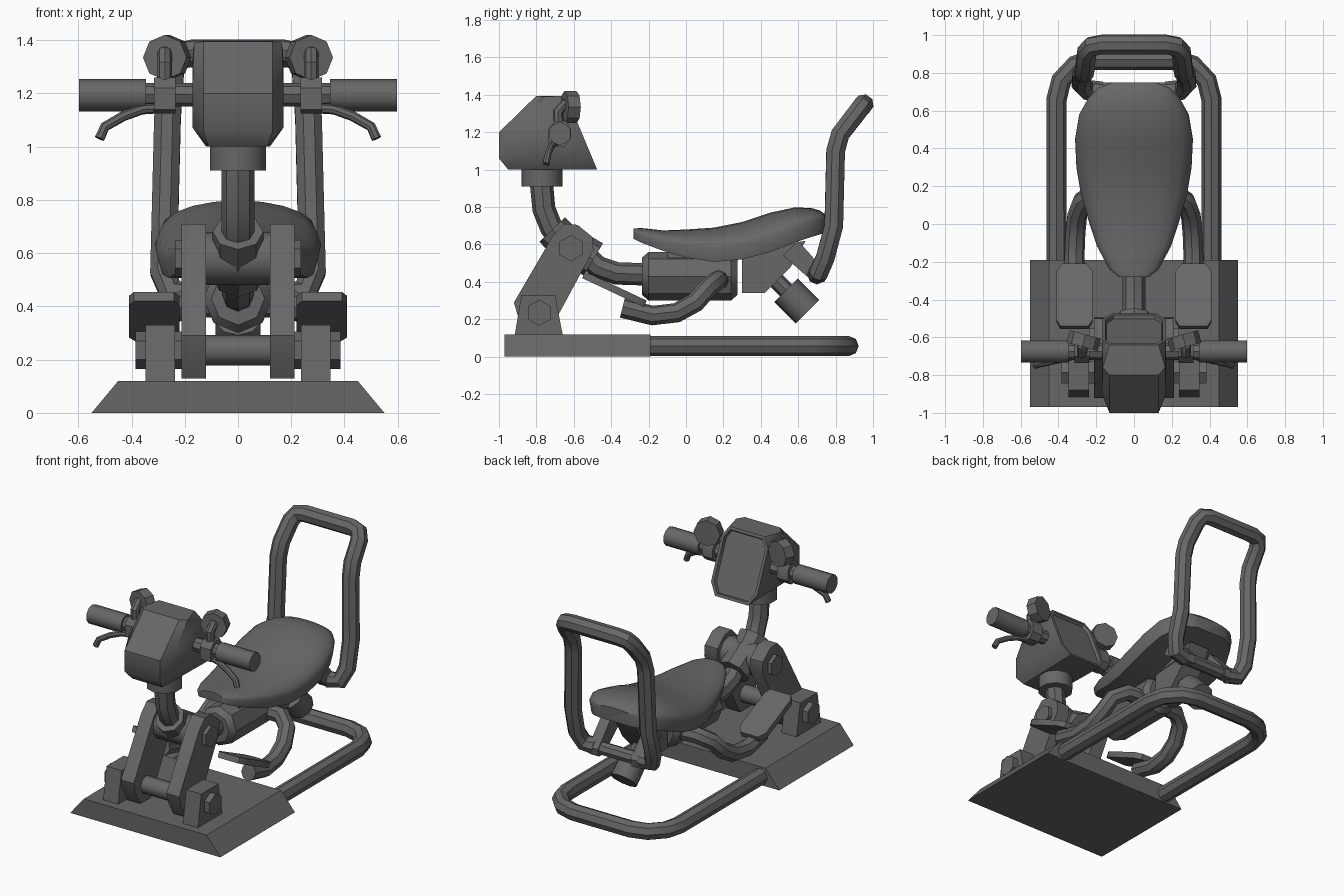
import bpy, bmesh, math
from mathutils import Vector

grey = bpy.data.materials.new("dark_grey")
grey.diffuse_color = (0.135, 0.135, 0.135, 1)


def add(name, bm):
    bmesh.ops.recalc_face_normals(bm, faces=bm.faces)
    me = bpy.data.meshes.new(name)
    bm.to_mesh(me)
    bm.free()
    me.materials.append(grey)
    ob = bpy.data.objects.new(name, me)
    bpy.context.collection.objects.link(ob)
    return ob


def hull(name, pts):
    bm = bmesh.new()
    for p in pts:
        bm.verts.new(p)
    bmesh.ops.convex_hull(bm, input=bm.verts)
    bmesh.ops.dissolve_limit(bm, angle_limit=0.02, verts=bm.verts, edges=bm.edges)
    return add(name, bm)


def plate(name, yz, x0, x1):
    """Side profile in y, z extruded between two x positions."""
    return hull(name, [(x, y, z) for x in (x0, x1) for y, z in yz])


def rod(name, a, b, r, sides=12, r2=None):
    """Cylinder or cone between two points."""
    a, b = Vector(a), Vector(b)
    bm = bmesh.new()
    bmesh.ops.create_cone(bm, cap_ends=True, segments=sides, radius1=r,
                          radius2=r if r2 is None else r2, depth=(b - a).length)
    rot = (b - a).to_track_quat('Z', 'Y')
    for v in bm.verts:
        v.co = rot @ v.co + (a + b) / 2
    return add(name, bm)


def tube(name, pts, r):
    """Bent pipe along a list of points."""
    cu = bpy.data.curves.new(name, 'CURVE')
    cu.dimensions = '3D'
    cu.bevel_depth, cu.bevel_resolution, cu.use_fill_caps = r, 2, True
    sp = cu.splines.new('POLY')
    sp.points.add(len(pts) - 1)
    for p, co in zip(sp.points, pts):
        p.co = (*co, 1)
    tmp = bpy.data.objects.new(name + "_path", cu)
    bpy.context.collection.objects.link(tmp)
    bpy.context.view_layer.update()
    me = bpy.data.meshes.new_from_object(tmp.evaluated_get(bpy.context.evaluated_depsgraph_get()))
    bpy.data.objects.remove(tmp)
    bm = bmesh.new()
    bm.from_mesh(me)
    bmesh.ops.remove_doubles(bm, verts=bm.verts, dist=0.0005)
    return add(name, bm)


def both(pts):
    """Mirror a half path so it runs right to left through the middle."""
    return pts + [(-x, y, z) for x, y, z in reversed(pts)]


# Base plate and rear floor loop
hull("base_plate", [(s * x, y, z) for s in (-1, 1) for y in (-0.97, -0.19)
                    for x, z in ((0.55, 0), (0.45, 0.12))])
tube("floor_loop", both([(0.41, -0.22, 0.057), (0.41, 0.66, 0.057), (0.385, 0.76, 0.057),
                         (0.31, 0.84, 0.057), (0.21, 0.87, 0.057)]), 0.054)

# Backrest loop
tube("backrest_loop", both([(0.17, 0.70, 0.44), (0.25, 0.71, 0.45), (0.28, 0.745, 0.53),
                            (0.275, 0.79, 0.70), (0.265, 0.80, 1.10), (0.26, 0.825, 1.19),
                            (0.25, 0.91, 1.30), (0.225, 0.94, 1.34), (0.17, 0.95, 1.35)]), 0.054)
rod("backrest_crossbar", (-0.2, 0.70, 0.44), (0.2, 0.70, 0.44), 0.042, 8)

# Seat: cross sections as (y, half width, crown, rim, underside)
sections = [(-0.28, 0.08, 0.685, 0.665, 0.63), (-0.24, 0.13, 0.688, 0.65, 0.61),
            (-0.12, 0.195, 0.675, 0.62, 0.565), (0.0, 0.235, 0.68, 0.595, 0.53),
            (0.15, 0.28, 0.69, 0.58, 0.507), (0.3, 0.305, 0.72, 0.595, 0.52),
            (0.45, 0.312, 0.77, 0.635, 0.56), (0.58, 0.29, 0.798, 0.69, 0.61),
            (0.67, 0.24, 0.795, 0.72, 0.64), (0.72, 0.19, 0.78, 0.735, 0.655),
            (0.748, 0.12, 0.755, 0.74, 0.665)]
bm = bmesh.new()
rings = []
for y, w, top, rim, low in sections:
    ring = []
    for i in range(11):
        a = math.pi * i / 10
        ring.append(bm.verts.new((w * math.cos(a), y, rim + (top - rim) * math.sin(a))))
    ring += [bm.verts.new((-0.93 * w, y, low)), bm.verts.new((0.93 * w, y, low))]
    rings.append(ring)
for p, q in zip(rings, rings[1:]):
    for i in range(13):
        j = (i + 1) % 13
        bm.faces.new((p[i], p[j], q[j], q[i]))
bm.faces.new(rings[0])
bm.faces.new(rings[-1])
add("seat", bm)

# Body under the seat, with rear bracket and damper
rod("body", (0, -0.20, 0.43), (0, 0.24, 0.43), 0.13, 8)
rod("body_front_cap", (0, -0.235, 0.43), (0, -0.20, 0.43), 0.10, 8, 0.13)
rod("body_rear_cap", (0, 0.24, 0.43), (0, 0.275, 0.43), 0.13, 8, 0.10)
plate("seat_support", [(-0.1, 0.50), (-0.1, 0.60), (0.5, 0.66), (0.5, 0.54)], -0.08, 0.08)
plate("rear_bracket", [(0.30, 0.56), (0.30, 0.34), (0.42, 0.34), (0.56, 0.48), (0.64, 0.62)],
      -0.075, 0.075)
rod("damper_rod", (0, 0.44, 0.45), (0, 0.56, 0.33), 0.045, 8)
rod("damper", (0, 0.535, 0.355), (0, 0.65, 0.24), 0.088, 10)

# Pivot housing, frame pipe and neck
rod("pivot_barrel", (-0.13, -0.62, 0.58), (0.13, -0.62, 0.58), 0.10, 10)
rod("neck_socket", (0, -0.60, 0.56), (0, -0.715, 0.68), 0.095, 8)
rod("frame_socket", (0, -0.63, 0.60), (0, -0.495, 0.52), 0.10, 8)
tube("frame_pipe", [(0, -0.56, 0.56), (0, -0.47, 0.48), (0, -0.37, 0.445), (0, -0.2, 0.44)], 0.06)
tube("neck", [(0, -0.64, 0.60), (0, -0.72, 0.69), (0, -0.76, 0.79), (0, -0.775, 0.95)], 0.062)
rod("neck_collar", (0, -0.77, 0.91), (0, -0.77, 1.01), 0.11, 10)
rod("lower_axle", (-0.25, -0.79, 0.235), (0.25, -0.79, 0.235), 0.057, 10)

# Control head with a recessed screen on the rider's side
pts = []
for s in (-1, 1):
    pts += [(s * 0.13, -1.0, 1.20), (s * 0.13, -1.0, 1.06), (s * 0.11, -0.95, 1.0),
            (s * 0.17, -0.90, 1.07), (s * 0.17, -0.90, 1.25), (s * 0.13, -0.80, 1.395),
            (s * 0.165, -0.76, 1.39)]
    for t, w in ((0, 0.13), (0.15, 0.17), (0.82, 0.17), (1, 0.12)):
        pts.append((s * w, -0.64 + 0.165 * t, 1.395 - 0.395 * t))
head = hull("control_head", pts)
bm = bmesh.new()
bm.from_mesh(head.data)
screen = max(bm.faces, key=lambda f: f.normal.y)
bmesh.ops.inset_region(bm, faces=[screen], thickness=0.02)
bmesh.ops.inset_region(bm, faces=[screen], thickness=0.006, depth=-0.02)
bm.to_mesh(head.data)
bm.free()
rod("handlebar", (-0.4, -0.675, 1.195), (0.4, -0.675, 1.195), 0.045, 8)

for s, side in ((-1, "left"), (1, "right")):
    # Front arms, feet and bolts
    plate(f"{side}_arm", [(-0.90, 0.22), (-0.92, 0.29), (-0.71, 0.65), (-0.65, 0.71), (-0.58, 0.705),
                          (-0.50, 0.64), (-0.495, 0.57), (-0.69, 0.21), (-0.74, 0.13), (-0.85, 0.13)],
          s * 0.12, s * 0.213)
    plate(f"{side}_foot", [(-0.915, 0.12), (-0.88, 0.33), (-0.70, 0.33), (-0.66, 0.12)],
          s * 0.237, s * 0.347)
    rod(f"{side}_foot_bolt", (s * 0.2, -0.785, 0.235), (s * 0.385, -0.785, 0.235), 0.07, 6)
    rod(f"{side}_pivot_bolt", (s * 0.1, -0.615, 0.58), (s * 0.237, -0.615, 0.58), 0.07, 6)

    # Footrest and its pipe
    bm_pts = []
    for x, t in ((0.24, 0), (0.39, 0), (0.41, 0.1), (0.41, 0.88), (0.38, 1), (0.25, 1),
                 (0.22, 0.88), (0.22, 0.1)):
        y, z = -0.54 + 0.33 * t, 0.455 - 0.155 * t
        bm_pts += [(s * x, y, z), (s * x, y - 0.015, z - 0.035)]
    hull(f"{side}_footrest", bm_pts)
    tube(f"{side}_footrest_pipe",
         [(s * 0.05, 0.18, 0.41), (s * 0.20, 0.17, 0.41), (s * 0.275, 0.12, 0.37), (s * 0.30, 0.05, 0.29),
          (s * 0.31, -0.05, 0.235), (s * 0.315, -0.18, 0.22), (s * 0.315, -0.34, 0.26)], 0.053)

    # Bracket holding the backrest
    plate(f"{side}_backrest_strut", [(0.52, 0.54), (0.60, 0.62), (0.75, 0.45), (0.74, 0.40),
                                     (0.68, 0.40)], s * 0.12, s * 0.19)

    # Grip, clamp, lever and mirror
    rod(f"{side}_grip", (s * 0.345, -0.675, 1.193), (s * 0.597, -0.675, 1.193), 0.061, 10)
    plate(f"{side}_clamp", [(-0.735, 1.14), (-0.735, 1.22), (-0.70, 1.26), (-0.64, 1.26),
                            (-0.615, 1.22), (-0.615, 1.16), (-0.65, 1.125), (-0.70, 1.125)],
          s * 0.235, s * 0.315)
    tube(f"{side}_lever", [(s * 0.28, -0.69, 1.145), (s * 0.36, -0.71, 1.14), (s * 0.43, -0.725, 1.115),
                           (s * 0.50, -0.74, 1.075), (s * 0.52, -0.748, 1.03)], 0.019)
    tube(f"{side}_mirror_stem", [(s * 0.275, -0.68, 1.24), (s * 0.275, -0.685, 1.31),
                                 (s * 0.275, -0.65, 1.35), (s * 0.27, -0.61, 1.35)], 0.028)
    rod(f"{side}_mirror", (s * 0.275, -0.65, 1.335), (s * 0.257, -0.585, 1.335), 0.085, 8)

# Smooth shading with crisp edges
bpy.ops.object.select_all(action='DESELECT')
for ob in bpy.context.scene.objects:
    ob.select_set(True)
    bpy.context.view_layer.objects.active = ob
bpy.ops.object.shade_smooth_by_angle(angle=math.radians(40))
